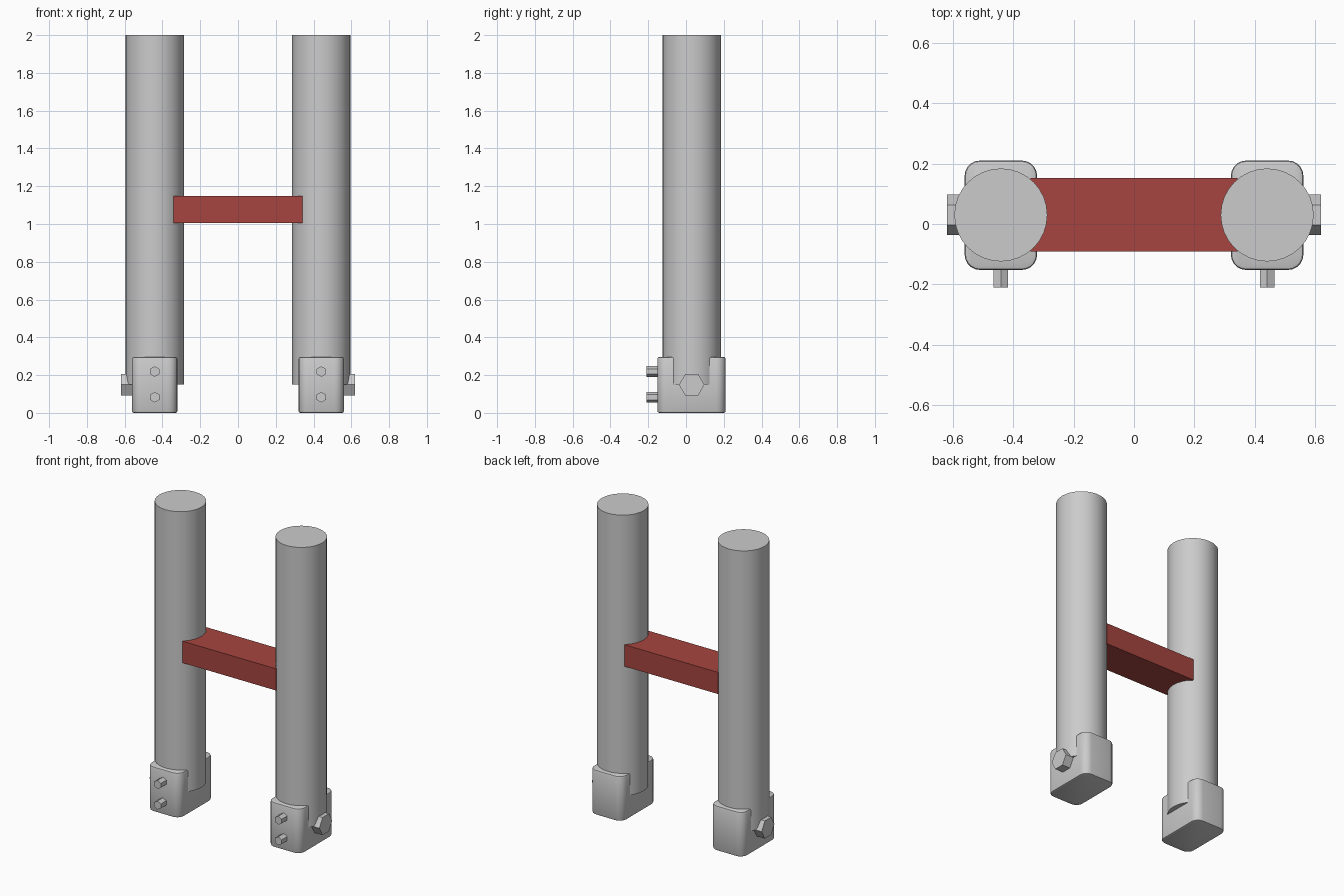
import bpy, bmesh, math

if "Cube" in bpy.data.objects:
    bpy.data.objects.remove(bpy.data.objects["Cube"])


def activate(obj):
    bpy.ops.object.select_all(action='DESELECT')
    obj.select_set(True)
    bpy.context.view_layer.objects.active = obj


def prism(name, sides, radius, depth, loc, rot=(0, 0, 0), smooth=False):
    bpy.ops.mesh.primitive_cylinder_add(vertices=sides, radius=radius, depth=depth,
                                        location=loc, rotation=rot)
    obj = bpy.context.object
    obj.name = name
    if smooth:
        bpy.ops.object.shade_smooth_by_angle(angle=math.radians(30))
    return obj


def box(name, lo, hi, corner=0, rim=0):
    bm = bmesh.new()
    bmesh.ops.create_cube(bm, size=1)
    for v in bm.verts:
        v.co = [a + (c + 0.5) * (b - a) for a, b, c in zip(lo, hi, v.co)]
    if corner:
        # round the upright corners, then ease the top and bottom rims
        upright = [e for e in bm.edges
                   if abs(e.verts[0].co.z - e.verts[1].co.z) > 0.01]
        bmesh.ops.bevel(bm, geom=upright, offset=corner, segments=5,
                        profile=0.5, affect='EDGES')
        rims = [e for e in bm.edges
                if abs(e.verts[0].co.z - e.verts[1].co.z) < 1e-4]
        bmesh.ops.bevel(bm, geom=rims, offset=rim, segments=2,
                        profile=0.5, affect='EDGES')
    bmesh.ops.recalc_face_normals(bm, faces=bm.faces)
    mesh = bpy.data.meshes.new(name)
    bm.to_mesh(mesh)
    bm.free()
    obj = bpy.data.objects.new(name, mesh)
    bpy.context.collection.objects.link(obj)
    if corner:
        activate(obj)
        bpy.ops.object.shade_smooth_by_angle(angle=math.radians(35))
    return obj


Y = 0.03      # depth centre of the posts
X = 0.441     # sideways offset of the posts
HALF = math.pi / 2

for side, s in (("left", -1), ("right", 1)):
    cx = s * X
    # post
    prism(f"{side}_post", 32, 0.154, 1.85, (cx, Y, 1.075), smooth=True)
    # rounded foot clamp
    box(f"{side}_foot", (cx - 0.12, -0.152, 0), (cx + 0.12, 0.21, 0.296), 0.05, 0.01)
    # large outer bolt, points facing front and back
    prism(f"{side}_side_bolt", 6, 0.067, 0.12, (s * 0.56, Y, 0.149), (0, HALF, 0))
    # two small front bolts, points facing up and down
    for label, z in (("lower", 0.083), ("upper", 0.219)):
        prism(f"{side}_{label}_front_bolt", 6, 0.028, 0.1, (cx, -0.16, z), (HALF, 0, 0))

# red crossbar
bar = box("crossbar", (-0.342, -0.091, 1.004), (0.342, 0.153, 1.147))
red = bpy.data.materials.new("red")
red.diffuse_color = (0.38, 0.06, 0.05, 1)
red.use_nodes = True
red.node_tree.nodes["Principled BSDF"].inputs["Base Color"].default_value = red.diffuse_color
bar.data.materials.append(red)
